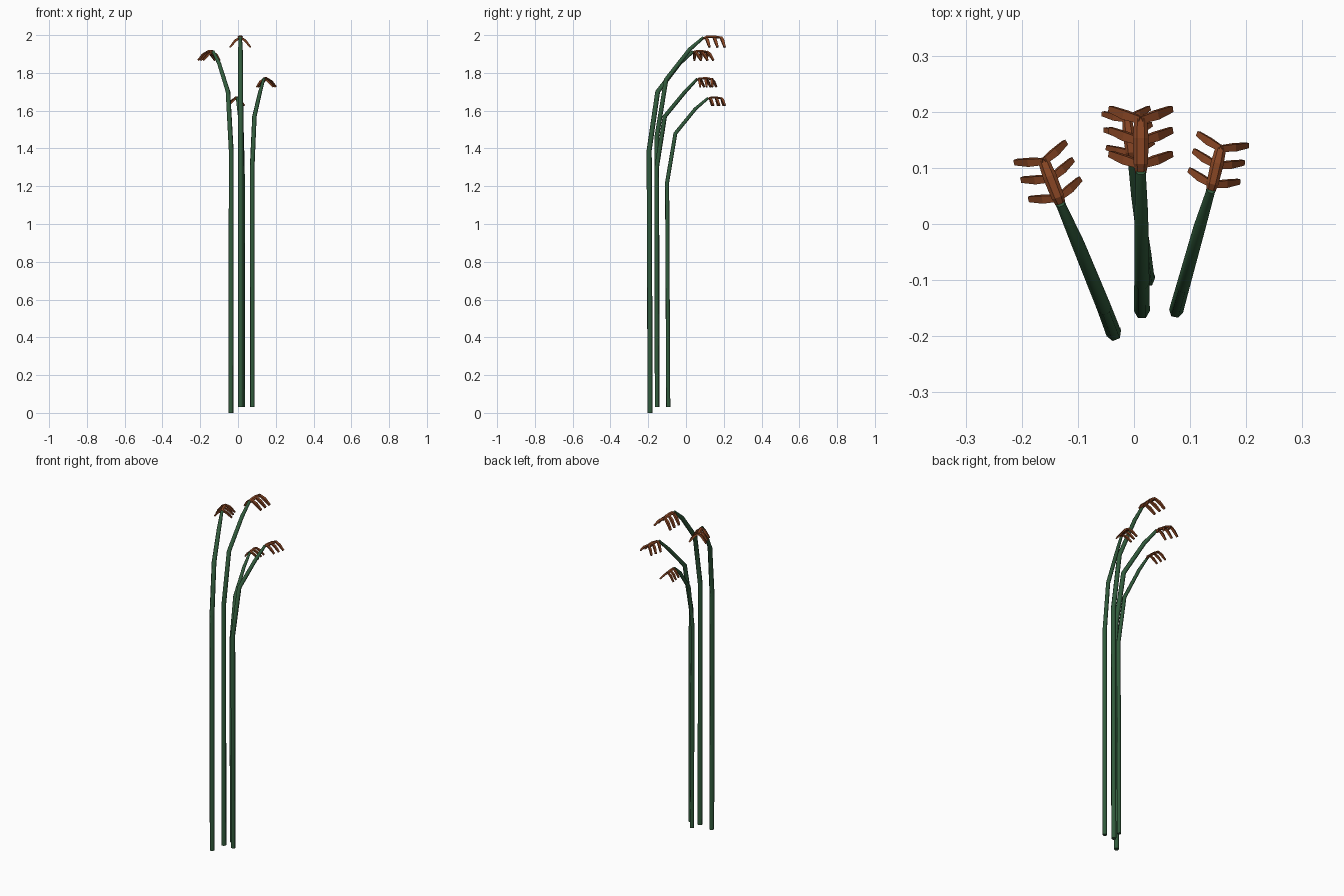
import bpy, bmesh, math
from mathutils import Vector

if "Cube" in bpy.data.objects:
    bpy.data.objects.remove(bpy.data.objects["Cube"])


def material(name, col):
    m = bpy.data.materials.new(name)
    m.diffuse_color = (*col, 1)
    m.use_nodes = True
    m.node_tree.nodes["Principled BSDF"].inputs["Base Color"].default_value = m.diffuse_color
    return m


GREEN = material("stem green", (0.031, 0.105, 0.045))
BROWN = material("flower rust brown", (0.25, 0.062, 0.018))


def tube(bm, pts, radii, sides, hint, flat=1.0, turn=0.0):
    """Sweep a polygon along pts; hint is the cross-section's first axis."""
    pts = [Vector(p) for p in pts]
    rings = []
    for i, p in enumerate(pts):
        t = (pts[min(i + 1, len(pts) - 1)] - pts[max(i - 1, 0)]).normalized()
        u = (hint - t * hint.dot(t)).normalized()
        v = t.cross(u)
        ring = []
        for k in range(sides):
            a = math.tau * k / sides + turn
            ring.append(bm.verts.new(p + radii[i] * (u * math.cos(a) + v * flat * math.sin(a))))
        rings.append(ring)
    for a, b in zip(rings, rings[1:]):
        for k in range(sides):
            n = (k + 1) % sides
            bm.faces.new((a[k], a[n], b[n], b[k]))
    bm.faces.new(rings[0][::-1])
    bm.faces.new(rings[-1])


def finish(bm, name, mat, smooth):
    bmesh.ops.recalc_face_normals(bm, faces=bm.faces)
    me = bpy.data.meshes.new(name)
    bm.to_mesh(me)
    bm.free()
    me.materials.append(mat)
    ob = bpy.data.objects.new(name, me)
    bpy.context.collection.objects.link(ob)
    if smooth:
        bpy.ops.object.select_all(action='DESELECT')
        ob.select_set(True)
        bpy.context.view_layer.objects.active = ob
        bpy.ops.object.shade_smooth_by_angle(angle=math.radians(62))


def plant(name, path, radius, scale, end):
    # tapering stem that arches over at the top
    d = Vector((end[0] - path[-1][0], end[1] - path[-1][1], 0)).normalized()
    side = Vector((d.y, -d.x, 0))
    bm = bmesh.new()
    tube(bm, path, [radius, radius, radius * .95, radius * .85, radius * .62], 6, side)
    finish(bm, name + "_stem", GREEN, True)

    # flower head: short spine with three mirrored pairs of drooping petals
    o = Vector(path[-1])
    up = Vector((0, 0, 1))

    def at(s, f, z):
        return o + (side * s + d * f + up * z) * scale

    bm = bmesh.new()
    tube(bm, [at(0, -.012, -.012), at(0, .015, .002), at(0, .06, .003), at(0, .1, -.003)],
         [.008 * scale, .013 * scale, .014 * scale, .011 * scale], 6, side, .6)
    for f in (.012, .054, .092):
        for s in (-1, 1):
            tube(bm, [at(0, f, .001), at(s * .027, f + .009, -.018), at(s * .054, f + .02, -.052)],
                 [.009 * scale, .0115 * scale, .008 * scale], 4, d, .8, math.pi / 4)
    finish(bm, name + "_flower", BROWN, False)


plant("left", [(-.037, -.19, 0), (-.036, -.195, 1.39), (-.053, -.15, 1.7),
               (-.1, -.035, 1.85), (-.131, .036, 1.912)], .0137, .88, (-.166, .125))
plant("centre", [(.014, -.152, .03), (.014, -.155, 1.46), (.014, -.105, 1.765),
                 (.013, .02, 1.925), (.012, .093, 1.988)], .0142, 1.0, (.012, .2))
plant("right", [(.076, -.153, .03), (.075, -.155, 1.3), (.087, -.112, 1.57),
                (.117, -.005, 1.7), (.137, .06, 1.769)], .0127, .83, (.157, .145))
plant("back", [(.026, -.094, .03), (.025, -.1, 1.22), (.02, -.056, 1.48),
               (.005, .05, 1.61), (-.004, .117, 1.667)], .0118, .76, (-.014, .2))
